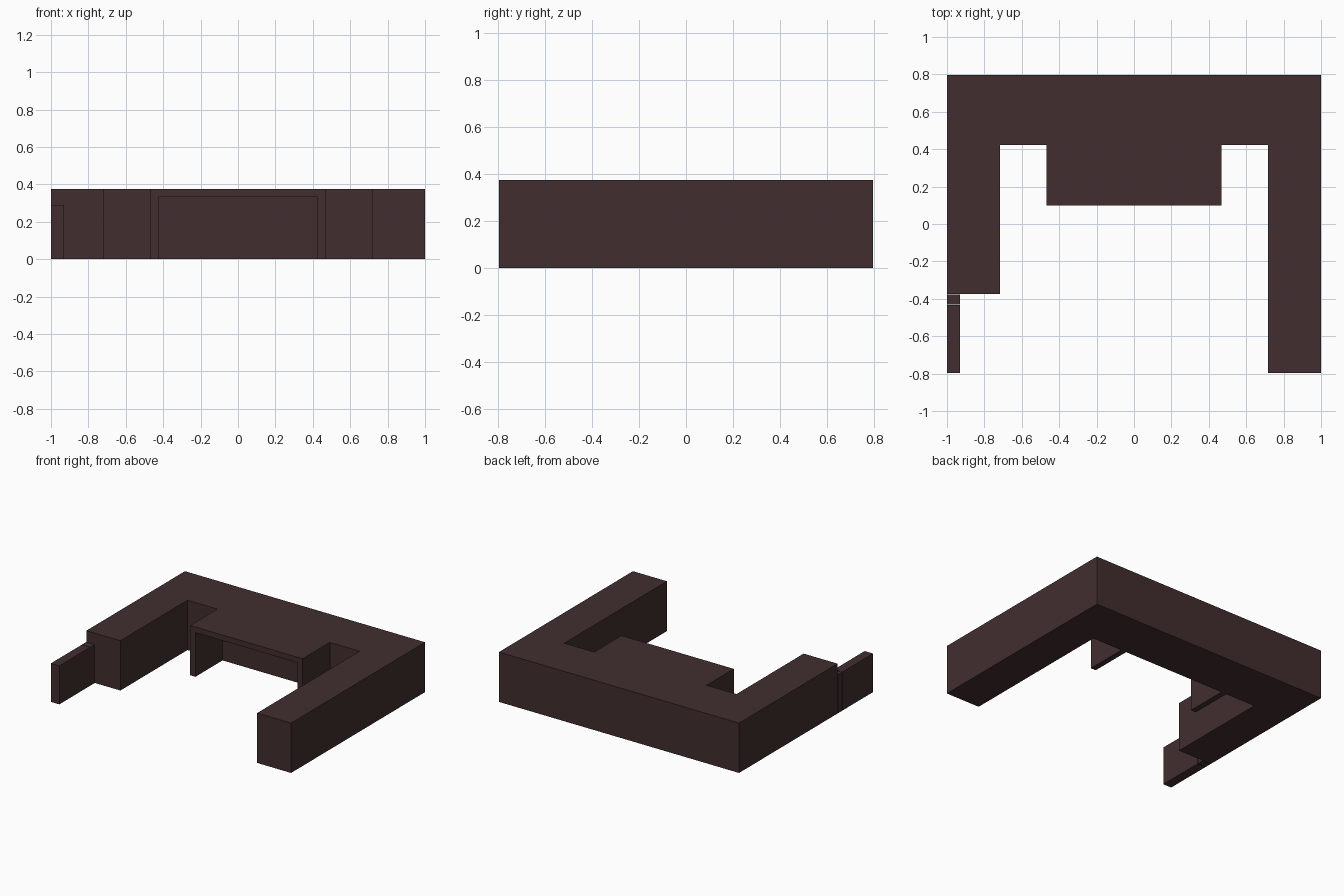
import bpy, bmesh

if "Cube" in bpy.data.objects:
    bpy.data.objects.remove(bpy.data.objects["Cube"])

# single flat colour
mat = bpy.data.materials.new("dark_brown")
mat.diffuse_color = (0.054, 0.027, 0.028, 1.0)
mat.use_nodes = True
mat.node_tree.nodes["Principled BSDF"].inputs["Base Color"].default_value = mat.diffuse_color


def prism(name, outline, lo, hi, axis="z"):
    """Extrude a closed outline along z (outline = x,y) or y (outline = x,z)."""
    bm = bmesh.new()
    place = (lambda p, h: (p[0], p[1], h)) if axis == "z" else (lambda p, h: (p[0], h, p[1]))
    face = bm.faces.new([bm.verts.new(place(p, lo)) for p in outline])
    ext = bmesh.ops.extrude_face_region(bm, geom=[face])
    verts = [g for g in ext["geom"] if isinstance(g, bmesh.types.BMVert)]
    bmesh.ops.translate(bm, verts=verts, vec=(0, 0, hi - lo) if axis == "z" else (0, hi - lo, 0))
    bmesh.ops.recalc_face_normals(bm, faces=bm.faces)
    mesh = bpy.data.meshes.new(name)
    bm.to_mesh(mesh)
    bm.free()
    mesh.materials.append(mat)
    ob = bpy.data.objects.new(name, mesh)
    bpy.context.collection.objects.link(ob)
    return ob


def rect(x0, x1, y0, y1):
    return [(x0, y0), (x1, y0), (x1, y1), (x0, y1)]


H = 0.375

# U-shaped main block with a short left arm and a long right arm
prism("main_block", [(-1, 0.797), (-1, -0.375), (-0.717, -0.375), (-0.717, 0.423),
                     (0.717, 0.423), (0.717, -0.797), (1, -0.797), (1, 0.797)], 0, H)

# open canopy: two side walls carrying a thin roof
prism("canopy", [(-0.468, 0), (-0.425, 0), (-0.425, 0.333), (0.425, 0.333),
                 (0.425, 0), (0.468, 0), (0.468, H), (-0.468, H)], 0.1, 0.423, "y")

# low wall in front of the left arm, with its short end post
prism("low_wall", rect(-1, -0.93, -0.797, -0.434), 0, 0.29)
prism("wall_post", rect(-1, -0.93, -0.43, -0.378), 0, 0.29)
